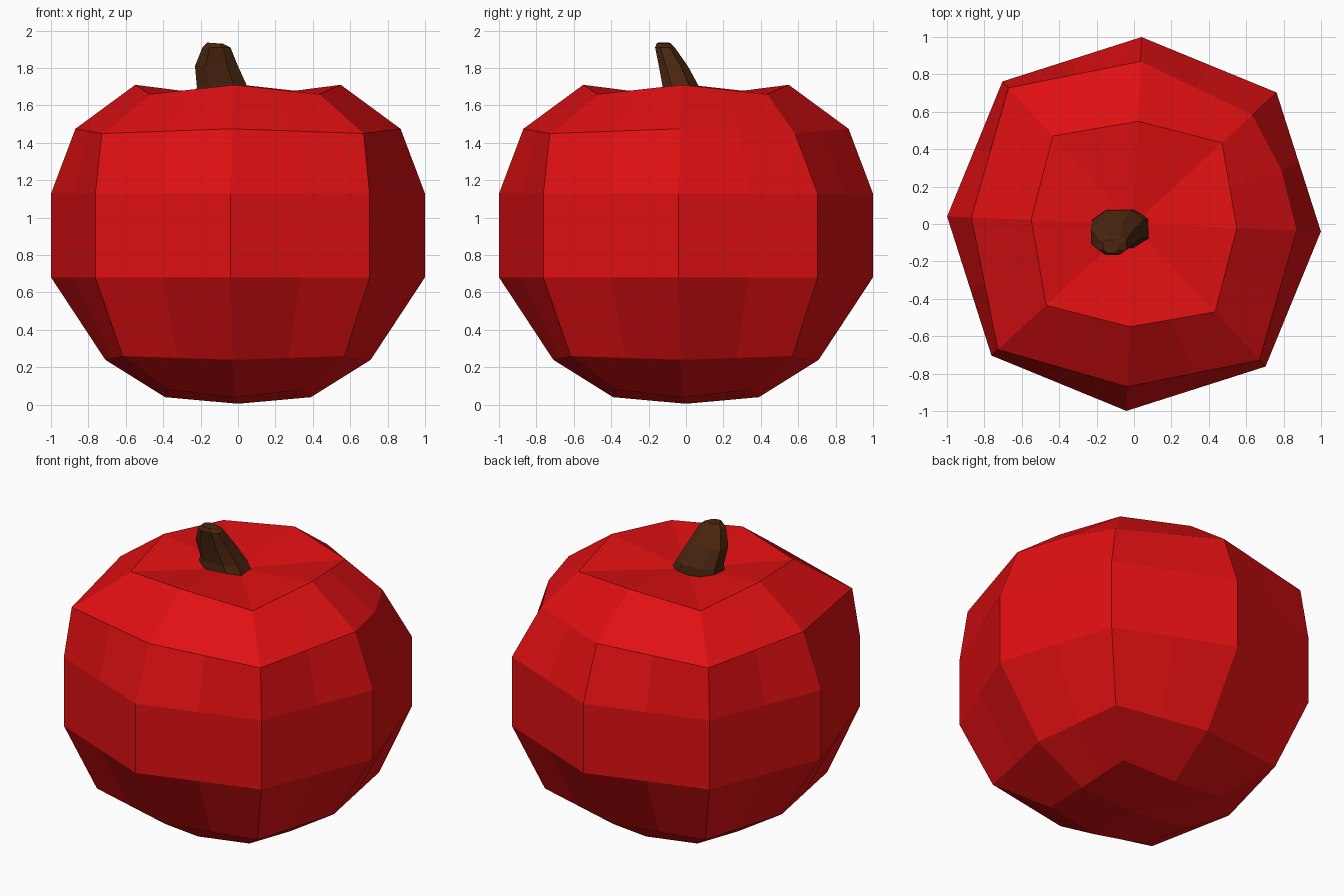
import bpy, bmesh, math

if "Cube" in bpy.data.objects:
    bpy.data.objects.remove(bpy.data.objects["Cube"])

def material(name, rgb):
    m = bpy.data.materials.new(name)
    m.diffuse_color = (*rgb, 1)
    m.use_nodes = True
    m.node_tree.nodes["Principled BSDF"].inputs["Base Color"].default_value = m.diffuse_color
    return m

def loft(name, rings, mat, start=None, end=None):
    """Skin a stack of closed rings; close the ends with a fan point or a flat cap."""
    bm = bmesh.new()
    loops = [[bm.verts.new(p) for p in ring] for ring in rings]
    n = len(loops[0])
    for a, b in zip(loops, loops[1:]):
        for i in range(n):
            j = (i + 1) % n
            bm.faces.new((a[i], a[j], b[j], b[i]))
    for loop, tip in ((loops[0], start), (loops[-1], end)):
        if tip:
            v = bm.verts.new(tip)
            for i in range(n):
                bm.faces.new((loop[i], loop[(i + 1) % n], v))
        else:
            bm.faces.new(loop)
    bmesh.ops.recalc_face_normals(bm, faces=bm.faces)
    me = bpy.data.meshes.new(name)
    bm.to_mesh(me)
    bm.free()
    me.materials.append(mat)
    ob = bpy.data.objects.new(name, me)
    bpy.context.collection.objects.link(ob)
    return ob

red = material("red skin", (0.74, 0.005, 0.006))
brown = material("brown stem", (0.068, 0.019, 0.005))

# Fruit body: eight corners per ring (axis and diagonal) with edge midpoints
TWIST = math.radians(-2.3)

def body_ring(r_axis, z_axis, r_diag, z_diag, dent=0.0):
    corners = []
    for k in range(8):
        r, z = (r_diag, z_diag) if k % 2 else (r_axis, z_axis)
        if k == 1:
            r -= dent          # one shoulder is pressed in
        a = k * math.pi / 4 + TWIST
        corners.append((r * math.cos(a), r * math.sin(a), z))
    pts = []
    for k in range(8):
        p, q = corners[k], corners[(k + 1) % 8]
        bulge = 1.05 if dent and k == 0 else 1.0
        pts.append(p)
        pts.append(((p[0] + q[0]) / 2 * bulge, (p[1] + q[1]) / 2 * bulge, (p[2] + q[2]) / 2))
    return pts

body = [
    body_ring(0.39, 0.04, 0.50, 0.08),
    body_ring(0.71, 0.24, 0.84, 0.26),
    body_ring(1.00, 0.68, 1.037, 0.68),
    body_ring(1.00, 1.13, 1.037, 1.13),
    body_ring(0.87, 1.475, 0.99, 1.45, dent=0.13),
    body_ring(0.55, 1.71, 0.64, 1.66),
]
loft("fruit_body", body, red, start=(0, 0, 0.005), end=(0, 0, 1.64))

# Stem: chamfered rectangular sections leaning to the front left
def stem_ring(x0, x1, y0, y1, z, tilt=0.0):
    cx, cy, hx, hy = (x0 + x1) / 2, (y0 + y1) / 2, (x1 - x0) / 2, (y1 - y0) / 2
    unit = [(1, .5), (.5, 1), (-.5, 1), (-1, .5), (-1, -.5), (-.5, -1), (.5, -1), (1, -.5)]
    return [(cx + u * hx, cy + v * hy, z - tilt * u) for u, v in unit]

stem = [
    stem_ring(-0.23, 0.10, -0.13, 0.08, 1.60),
    stem_ring(-0.22, 0.05, -0.125, 0.07, 1.70),
    stem_ring(-0.23, 0.00, -0.145, 0.01, 1.81),
    stem_ring(-0.19, -0.04, -0.165, -0.06, 1.91),
    stem_ring(-0.165, -0.08, -0.155, -0.085, 1.933, 0.003),
]
loft("stem", stem, brown)
